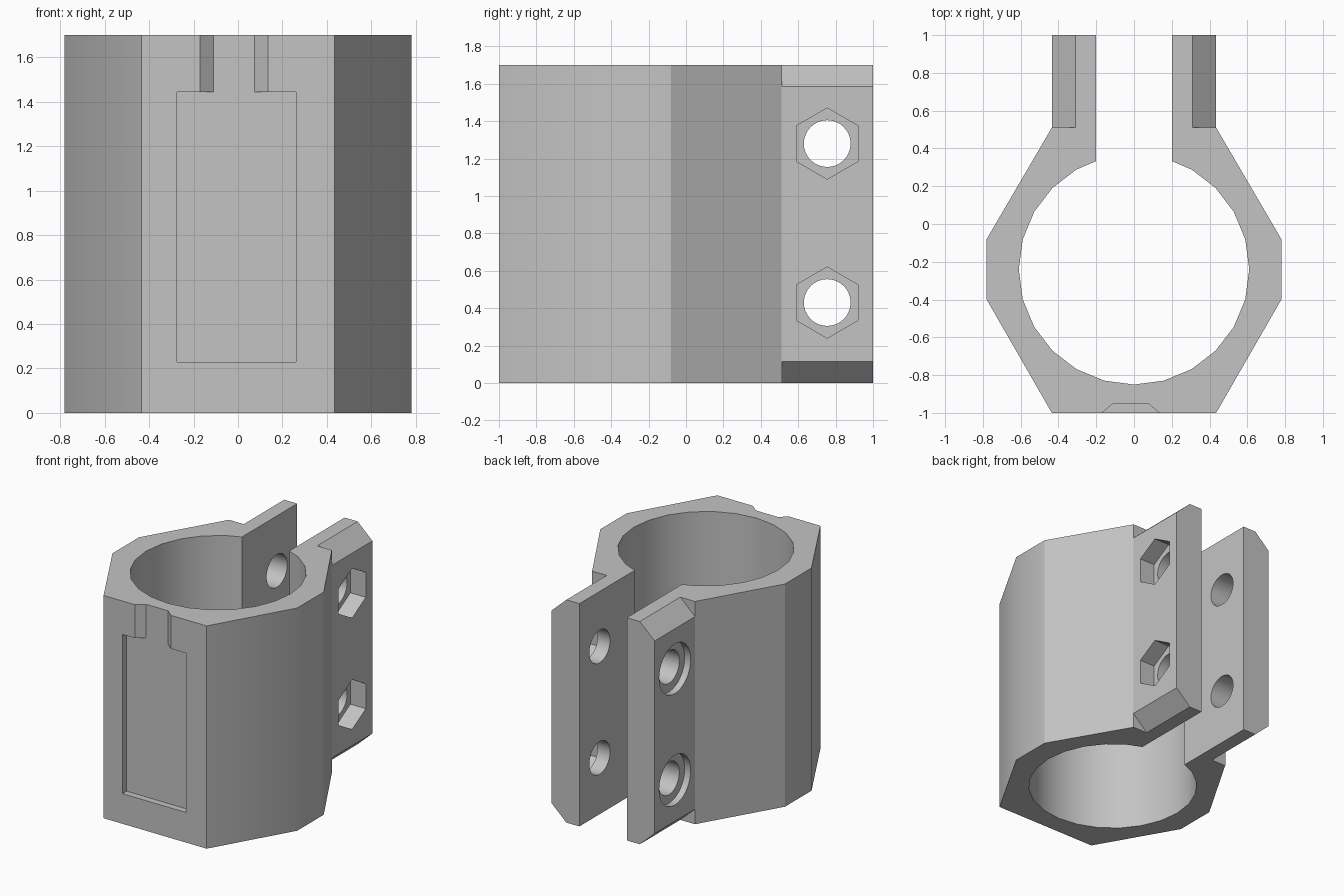
import bpy, bmesh, math
from mathutils import Vector

cube = bpy.data.objects.get("Cube")
if cube:
    bpy.data.objects.remove(cube, do_unlink=True)

HEIGHT = 1.7
BORE_R, BORE_Y = 0.61, -0.24
BOLT_Y, BOLT_Z = 0.755, (0.43, 1.28)

grey = bpy.data.materials.new("plain_grey")
grey.use_nodes = True
colour = (0.55, 0.55, 0.55, 1)
grey.diffuse_color = colour
grey.node_tree.nodes["Principled BSDF"].inputs["Base Color"].default_value = colour


def prism(name, points, direction):
    """Extrude a closed polygon of 3D points along a direction."""
    bm = bmesh.new()
    face = bm.faces.new([bm.verts.new(p) for p in points])
    out = bmesh.ops.extrude_face_region(bm, geom=[face])
    moved = [v for v in out["geom"] if isinstance(v, bmesh.types.BMVert)]
    bmesh.ops.translate(bm, verts=moved, vec=Vector(direction))
    bmesh.ops.recalc_face_normals(bm, faces=bm.faces)
    mesh = bpy.data.meshes.new(name)
    bm.to_mesh(mesh)
    bm.free()
    mesh.materials.append(grey)
    obj = bpy.data.objects.new(name, mesh)
    bpy.context.collection.objects.link(obj)
    return obj


def cut(target, cutter):
    """Subtract a cutter, then discard it."""
    cutter.hide_render = True
    mod = target.modifiers.new("cut", 'BOOLEAN')
    mod.operation, mod.solver, mod.object = 'DIFFERENCE', 'EXACT', cutter
    bpy.context.view_layer.objects.active = target
    bpy.ops.object.modifier_apply(modifier=mod.name)
    bpy.data.objects.remove(cutter, do_unlink=True)


def cut_across(target, sides, radius, x0, x1, z):
    """Cut a regular hole along x at a bolt position."""
    ring = [(x0, BOLT_Y + radius * math.sin(a), z + radius * math.cos(a))
            for a in (math.tau * i / sides for i in range(sides))]
    cut(target, prism("bolt_cutter", ring, (x1 - x0, 0, 0)))


# Clamp body: half outline, then bore arc, mirrored in x
half = [(0.435, -1), (0.78, -0.4), (0.78, -0.08), (0.435, 0.51),
        (0.435, 1), (0.2, 1), (0.2, 0.333)]
for deg in range(60, -90, -15):
    a = math.radians(deg)
    half.append((BORE_R * math.cos(a), BORE_Y + BORE_R * math.sin(a)))
outline = half + [(0, BORE_Y - BORE_R)] + [(-x, y) for x, y in reversed(half)]
body = prism("clamp_body", [(x, y, 0) for x, y in outline], (0, 0, HEIGHT))

# Chamfers on the outer top and bottom edges of both ears
for side in (-1, 1):
    for z, step in ((HEIGHT, 1), (0, -1)):
        tri = [(0.31, z), (0.435, z - 0.115 * step), (0.56, z - 0.115 * step),
               (0.56, z + 0.115 * step), (0.185, z + 0.115 * step)]
        cut(body, prism("chamfer_cutter", [(side * x, 0.512, h) for x, h in tri],
                        (0, 0.6, 0)))

# Bolt holes, hexagonal nut pockets and round head recesses
for z in BOLT_Z:
    cut_across(body, 32, 0.125, -0.7, 0.7, z)
    cut_across(body, 6, 0.19, 0.305, 0.7, z)
    cut_across(body, 32, 0.19, -0.7, -0.385, z)

# Front label recess with a tapered channel open at the top
label = [(-0.275, 0.23), (0.26, 0.23), (0.26, 1.445), (-0.275, 1.445)]
cut(body, prism("label_cutter", [(x, -1.1, z) for x, z in label], (0, 0.15, 0)))
channel = [(-0.23, -1.05), (-0.11, -0.95), (0.075, -0.95), (0.195, -1.05)]
cut(body, prism("channel_cutter", [(x, y, 1.4) for x, y in channel], (0, 0, 0.5)))

# Smooth the curved walls, keep edges sharp
bpy.ops.object.select_all(action='DESELECT')
body.select_set(True)
bpy.context.view_layer.objects.active = body
bpy.ops.object.shade_smooth_by_angle(angle=math.radians(30))
